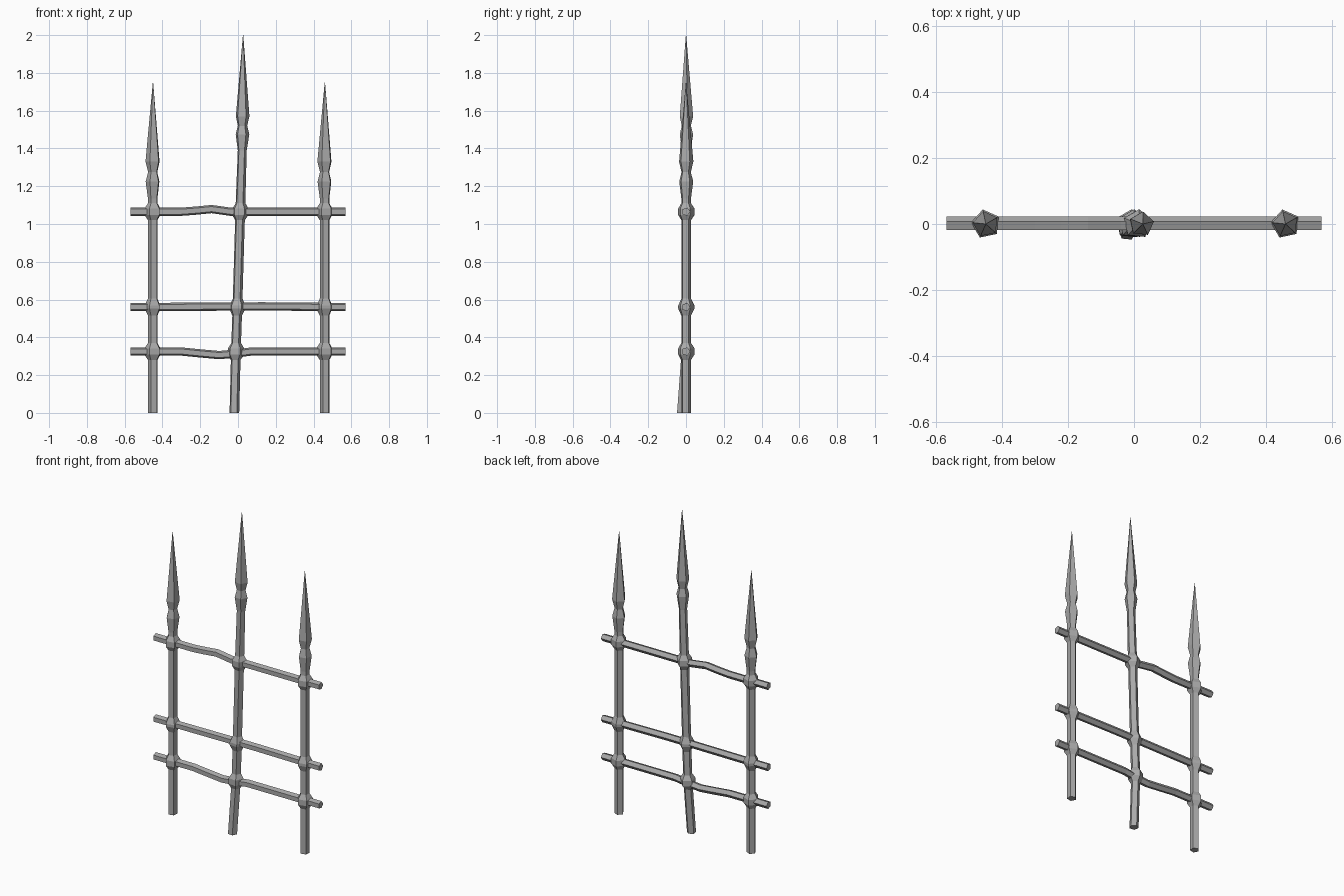
import bpy, bmesh
from math import sin, cos, radians, tau
from mathutils import Vector

cube = bpy.data.objects.get("Cube")
if cube:
    bpy.data.objects.remove(cube)

iron = bpy.data.materials.new("grey iron")
iron.use_nodes = True
GREY = (0.4, 0.4, 0.4, 1)
iron.diffuse_color = GREY
iron.node_tree.nodes["Principled BSDF"].inputs["Base Color"].default_value = GREY

SIDES = 5
RAILS = {"lower": 0.325, "middle": 0.56, "upper": 1.065}


def loft(name, stations, u, v, turn):
    """Five-sided bar through (centre, radius) stations; u and v span the section."""
    bm = bmesh.new()
    rings = []
    for centre, radius in stations:
        angles = [radians(turn) + tau * i / SIDES for i in range(SIDES)]
        rings.append([bm.verts.new(Vector(centre) + radius * (cos(a) * u + sin(a) * v))
                      for a in angles])
    for low, high in zip(rings, rings[1:]):
        for i in range(SIDES):
            j = (i + 1) % SIDES
            bm.faces.new((low[i], low[j], high[j], high[i]))
    bm.faces.new(rings[0][::-1])
    bm.faces.new(rings[-1])
    bmesh.ops.recalc_face_normals(bm, faces=bm.faces)
    mesh = bpy.data.meshes.new(name)
    bm.to_mesh(mesh)
    bm.free()
    mesh.materials.append(iron)
    obj = bpy.data.objects.new(name, mesh)
    bpy.context.collection.objects.link(obj)


X, Y, Z = Vector((1, 0, 0)), Vector((0, 1, 0)), Vector((0, 0, 1))


def post(name, path, spear, turn):
    """Upright with a collar at every rail and a spear head; path gives (z, x, y)."""
    def centre(z):
        for (z0, x0, y0), (z1, x1, y1) in zip(path, path[1:]):
            if z <= z1:
                t = (z - z0) / (z1 - z0)
                return (x0 + t * (x1 - x0), y0 + t * (y1 - y0), z)
        return (path[-1][1], path[-1][2], z)

    profile = [(0, 0.027)]
    for z in RAILS.values():
        half = 0.008 if z == RAILS["middle"] else 0.017
        profile += [(z - 0.045, 0.027), (z - half, 0.045),
                    (z + half, 0.045), (z + 0.045, 0.027)]
    profile += spear
    loft(name, [(centre(z), r) for z, r in profile], X, Y, turn)


# Outer posts
side_spear = [(1.135, 0.027), (1.225, 0.039), (1.275, 0.026), (1.33, 0.040), (1.75, 0.001)]
for name, x in (("right_post", -0.45), ("left_post", 0.46)):
    post(name, [(0, x, 0), (2, x, 0)], side_spear, 30)

# Taller, slightly bent centre post
centre_spear = [(1.39, 0.025), (1.475, 0.038), (1.52, 0.026), (1.57, 0.038), (2.0, 0.001)]
centre_path = [(0, -0.02, -0.024), (0.325, -0.012, 0), (0.56, -0.004, 0),
               (1.065, 0.011, 0), (1.4, 0.022, 0), (2, 0.027, 0)]
post("centre_post", centre_path, centre_spear, 12)

# Rails, the upper and lower ones with a hammered kink
kinks = {
    "lower": [(-0.3, 0), (-0.2, -0.01), (-0.1, -0.019), (-0.02, -0.012), (0.07, 0)],
    "middle": [(0.13, 0.004)],
    "upper": [(-0.3, 0), (-0.22, 0.006), (-0.14, 0.014), (-0.04, 0)],
}
for name, z in RAILS.items():
    points = [(-0.57, 0)] + kinks[name] + [(0.57, 0)]
    loft(name + "_rail", [((x, 0, z + dz), 0.023) for x, dz in points], Y, Z, 0)
